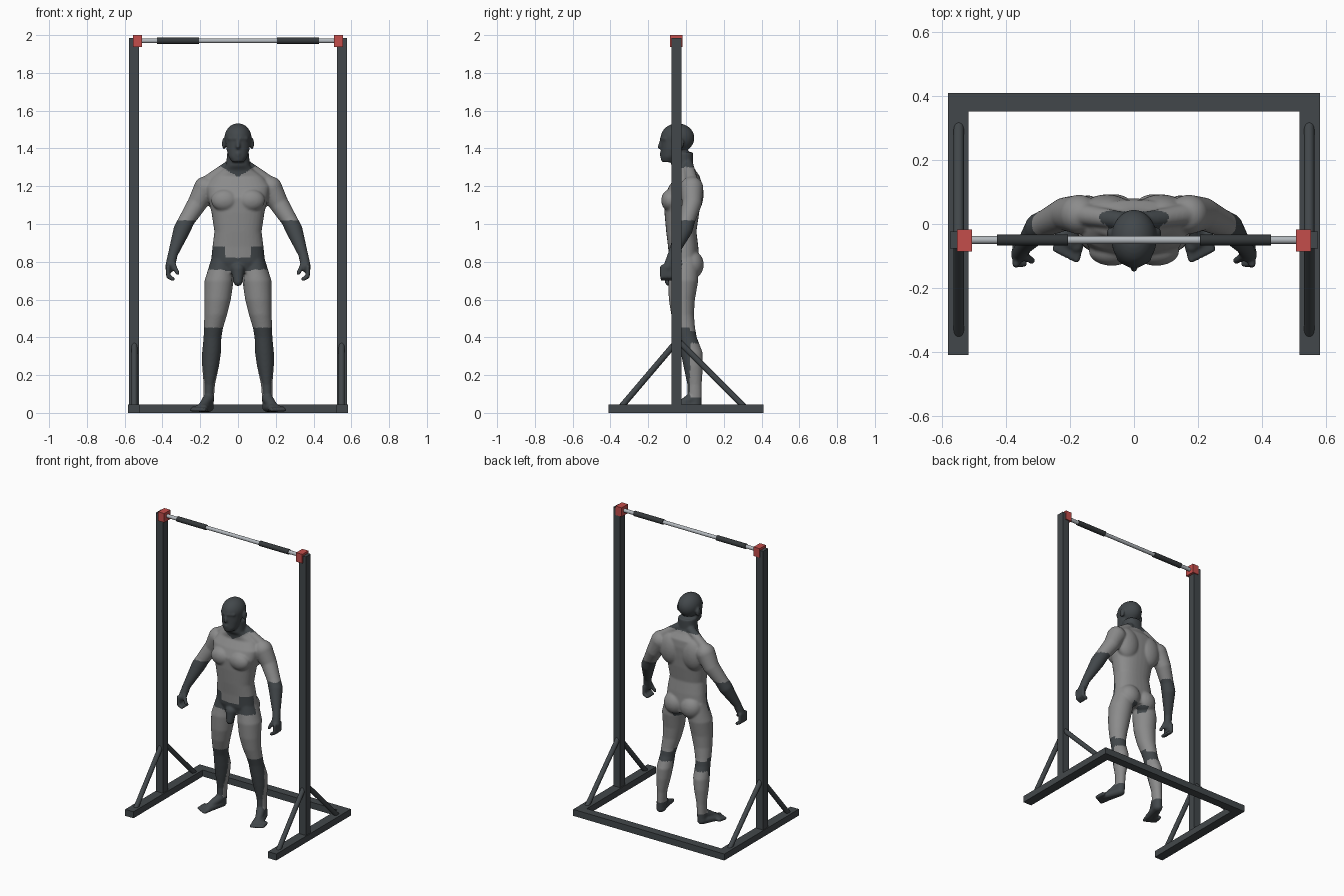
import bpy
import bmesh
from math import cos, sin, pi
from mathutils import Matrix, Vector

if "Cube" in bpy.data.objects:
    bpy.data.objects.remove(bpy.data.objects["Cube"], do_unlink=True)


def material(name, red, green, blue, metallic=0.0):
    mat = bpy.data.materials.new(name)
    mat.use_nodes = True
    mat.diffuse_color = (red, green, blue, 1)
    shader = mat.node_tree.nodes["Principled BSDF"]
    shader.inputs["Base Color"].default_value = (red, green, blue, 1)
    shader.inputs["Roughness"].default_value = 0.6
    return mat


charcoal = material("charcoal", .055, .064, .07)
grey = material("body grey", .26, .26, .26)
steel = material("steel", .45, .48, .51)
rubber = material("grip rubber", .035, .04, .043)
red = material("red", .55, .075, .07)


def finish(name, bm, *mats):
    """Turn a bmesh into a named object."""
    bmesh.ops.recalc_face_normals(bm, faces=bm.faces[:])
    mesh = bpy.data.meshes.new(name)
    bm.to_mesh(mesh)
    bm.free()
    for mat in mats:
        mesh.materials.append(mat)
    obj = bpy.data.objects.new(name, mesh)
    bpy.context.collection.objects.link(obj)
    return obj


def box(name, low, high, mat):
    low, high = Vector(low), Vector(high)
    bm = bmesh.new()
    size = Matrix.Diagonal((high - low).to_4d())
    size[3][3] = 1
    bmesh.ops.create_cube(bm, size=1, matrix=Matrix.Translation((low + high) / 2) @ size)
    return finish(name, bm, mat)


def add_rod(bm, a, b, radius_a, radius_b, sides=20):
    """Tapered cylinder from a to b."""
    a, b = Vector(a), Vector(b)
    turn = (b - a).to_track_quat("Z", "Y").to_matrix().to_4x4()
    bmesh.ops.create_cone(bm, cap_ends=True, segments=sides, radius1=radius_a, radius2=radius_b,
                          depth=(b - a).length, matrix=Matrix.Translation((a + b) / 2) @ turn)


def rod(name, a, b, radius, mat):
    bm = bmesh.new()
    add_rod(bm, a, b, radius, radius)
    obj = finish(name, bm, mat)
    for poly in obj.data.polygons:
        poly.use_smooth = len(poly.vertices) == 4
    return obj


def sided_box(name, low, high, mat):
    """Box on the left and its mirror on the right."""
    box("left_" + name, low, high, mat)
    box("right_" + name, (-high[0], low[1], low[2]), (-low[0], high[1], high[2]), mat)


# Frame: floor rails, uprights, rear beam and bar brackets
sided_box("floor_rail", (.518, -.41, 0), (.582, .41, .045), charcoal)
sided_box("upright", (.524, -.077, .045), (.577, -.024, 1.985), charcoal)
sided_box("bar_bracket", (.508, -.086, 1.937), (.555, -.018, 2), red)
box("rear_beam", (-.518, .352, 0), (.518, .41, .045), charcoal)

# Braces and grips on both sides
for side, s in (("left", 1), ("right", -1)):
    x = .549 * s
    rod(side + "_front_brace", (x, -.345, .03), (x, -.06, .365), .016, charcoal)
    rod(side + "_rear_brace", (x, .31, .03), (x, -.04, .38), .016, charcoal)
    rod(side + "_grip", (.206 * s, -.05, 1.97), (.43 * s, -.05, 1.97), .0175, rubber)
rod("pull_up_bar", (-.52, -.05, 1.97), (.52, -.05, 1.97), .0125, steel)

# Figure: overlapping volumes fused into one skin
body = bmesh.new()


def ball(center, radii):
    place = Matrix.Translation(center) @ Matrix.Diagonal((*radii, 1))
    bmesh.ops.create_uvsphere(body, u_segments=24, v_segments=16, radius=1, matrix=place)


def chain(*links):
    """Round-jointed limb through (x, y, z, radius) links."""
    for x, y, z, r in links:
        ball((x, y, z), (r, r, r))
    for a, b in zip(links, links[1:]):
        add_rod(body, a[:3], b[:3], a[3], b[3], 24)


def loft(rings, s=1, power=1.0):
    """Stack of horizontal ovals given as (x, y, z, half width, half depth)."""
    steps = 32
    loops = []
    for x, y, z, rx, ry in rings:
        loop = []
        for i in range(steps):
            c, d = cos(2 * pi * i / steps), sin(2 * pi * i / steps)
            c, d = (abs(v) ** power * (1 if v > 0 else -1) for v in (c, d))
            loop.append(body.verts.new((s * x + rx * c, y + ry * d, z)))
        loops.append(loop)
    for low, high in zip(loops, loops[1:]):
        for i in range(steps):
            j = (i + 1) % steps
            body.faces.new((low[i], low[j], high[j], high[i]))
    body.faces.new(loops[0][::-1])
    body.faces.new(loops[-1])


# Trunk and neck
loft([(0, -.005, .74, .10, .07), (0, -.01, .8, .143, .08), (0, -.015, .88, .135, .08),
      (0, -.025, .96, .125, .08), (0, -.022, 1.06, .14, .092), (0, -.02, 1.14, .16, .097),
      (0, -.005, 1.2, .17, .085), (0, .01, 1.25, .135, .065), (0, -.005, 1.285, .085, .055),
      (0, -.02, 1.31, .062, .058), (0, -.02, 1.38, .058, .058)], power=.85)

# Head, jaw, nose and brow
ball((0, -.045, 1.455), (.072, .09, .078))
loft([(0, -.095, 1.327, .03, .032), (0, -.085, 1.355, .05, .047),
      (0, -.07, 1.4, .062, .062), (0, -.06, 1.46, .068, .073)])
chain((0, -.128, 1.45, .008), (0, -.139, 1.408, .012))
chain((0, -.125, 1.372, .014), (0, -.118, 1.345, .016))

for s in (1, -1):
    chain((.012 * s, -.128, 1.452, .01), (.045 * s, -.11, 1.452, .01))
    ball((.075 * s, -.03, 1.425), (.01, .02, .03))
    # Chest, back, seat and neck slopes
    ball((.07 * s, -.085, 1.125), (.072, .046, .058))
    ball((.085 * s, .035, 1.16), (.085, .058, .11))
    ball((.063 * s, .03, .785), (.074, .064, .075))
    chain((.045 * s, .012, 1.31, .028), (.16 * s, .03, 1.225, .034))
    # Arm
    chain((.172 * s, .03, 1.19, .062), (.215 * s, .032, 1.11, .052), (.272 * s, .005, 1.02, .043),
          (.297 * s, -.01, .97, .045), (.345 * s, -.07, .84, .026), (.36 * s, -.095, .77, .026))
    # Curled fingers and thumb
    for i in range(4):
        y = -.125 + .019 * i
        chain((.37 * s, y, .775, .012), (.369 * s, y, .722, .012), (.345 * s, y, .708, .011))
    chain((.345 * s, -.1, .79, .014), (.32 * s, -.115, .74, .011))
    # Leg
    loft([(.085, -.005, .82, .055, .07), (.1, -.015, .7, .077, .08), (.108, -.022, .6, .07, .069),
          (.118, -.018, .52, .06, .06), (.13, -.005, .45, .051, .053), (.135, .007, .4, .047, .05),
          (.14, .03, .32, .05, .058), (.145, .038, .25, .045, .052), (.152, .045, .15, .03, .038),
          (.155, .045, .08, .028, .038), (.158, .045, .02, .028, .036)], s)
    # Foot and toes
    chain((.156 * s, .03, .075, .03), (.195 * s, -.06, .026, .02))
    chain((.158 * s, .055, .032, .027), (.21 * s, -.05, .024, .019))
    chain((.155 * s, .05, .032, .027), (.18 * s, -.07, .025, .02))
    for i in range(5):
        x, y = .18 + .016 * i, -.112 + .008 * i
        chain(((x - .01) * s, y + .05, .022, .014), (x * s, y, .017, .011))
chain((0, -.075, .76, .036), (0, -.088, .695, .024))

source = finish("figure_volumes", body)
remesh = source.modifiers.new("fuse", "REMESH")
remesh.mode = "VOXEL"
remesh.voxel_size = .0065
smooth = source.modifiers.new("relax", "SMOOTH")
smooth.iterations = 4
graph = bpy.context.evaluated_depsgraph_get()
skin = bpy.data.meshes.new_from_object(source.evaluated_get(graph))
bpy.data.objects.remove(source, do_unlink=True)
figure = bpy.data.objects.new("figure", skin)
bpy.context.collection.objects.link(figure)


def is_dark(x, y, z):
    """Dark head, forearms, hips, shins and feet."""
    x = abs(x)
    if z > 1.2:
        return z > 1.31 or z > (1.25 + .6 * x if y < 0 else 1.3)
    if z > .66:
        forearm = x > .2 and z < 1.02
        hip = y < -.02 and x > .065 and .76 < z < .88
        groin = y < -.02 and (x < .07 and .75 < z < .82 or x < .036 and y < -.05 and z < .76)
        crease = x < .06 and y > 0 and .7 < z < .735
        return forearm or hip or groin or crease
    return z < .45 and (y < .02 or .37 < z < .43 or z < .08)


# Colour and shade the figure
skin.materials.clear()
skin.materials.append(grey)
skin.materials.append(charcoal)
for poly in skin.polygons:
    poly.material_index = int(is_dark(*poly.center))
    poly.use_smooth = True
